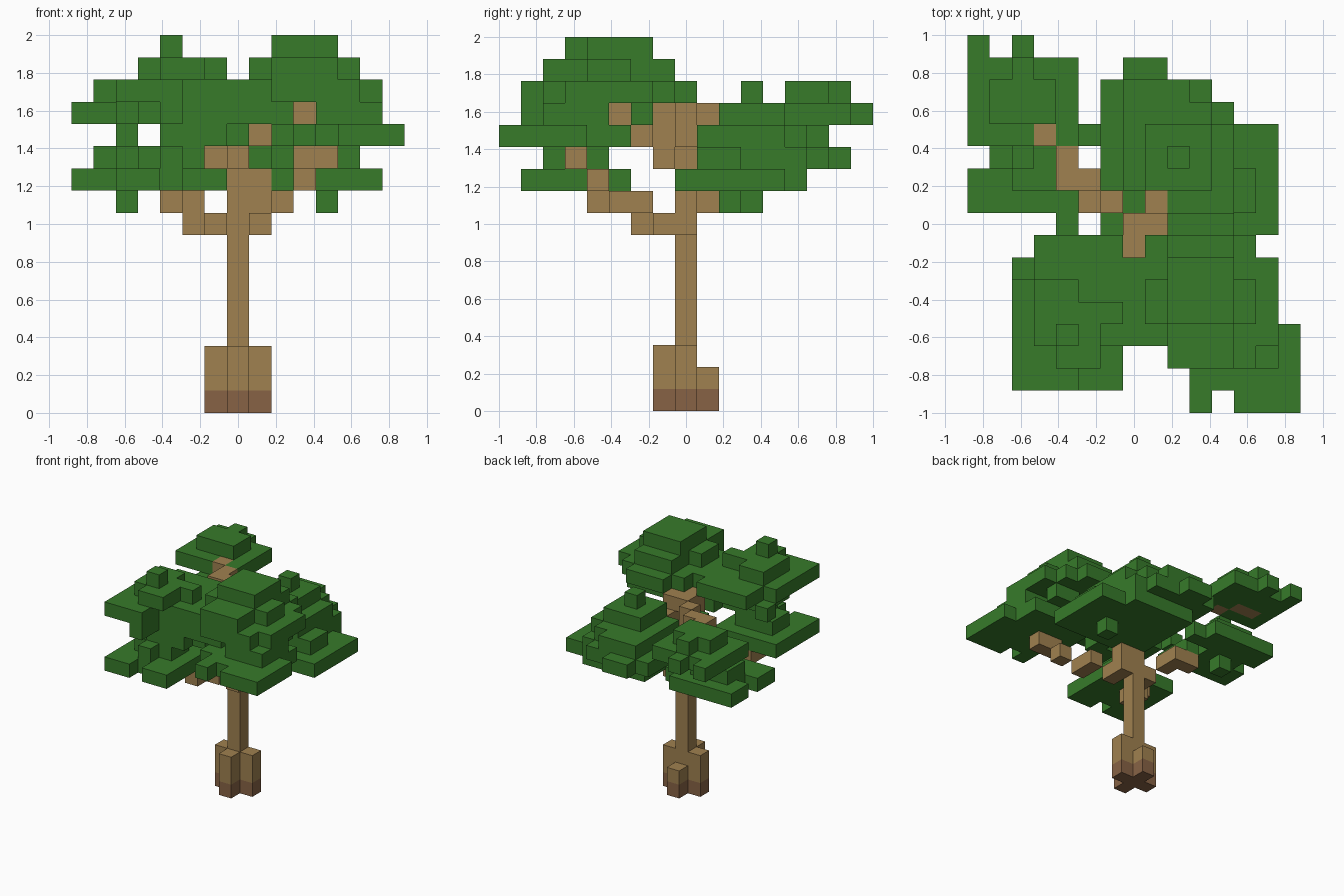
import bpy
import bmesh
from mathutils import Vector

UNIT = 2 / 17  # edge length of one block

cube = bpy.data.objects.get("Cube")
if cube:
    bpy.data.objects.remove(cube, do_unlink=True)


def make_material(name, colour):
    mat = bpy.data.materials.new(name)
    mat.use_nodes = True
    mat.diffuse_color = (*colour, 1)
    mat.node_tree.nodes["Principled BSDF"].inputs["Base Color"].default_value = (*colour, 1)
    return mat


leaf = make_material("leaf green", (0.038, 0.197, 0.023))
bark = make_material("bark brown", (0.35, 0.219, 0.08))
soil = make_material("dark root brown", (0.245, 0.124, 0.06))

# Block coordinates: boxes are inclusive ranges (x, x, y, y, z, z)
occupied = {}


def fill(part, boxes):
    """Claim every free block in the boxes for a part."""
    for x0, x1, y0, y1, z0, z1 in boxes:
        for x in range(x0, x1 + 1):
            for y in range(y0, y1 + 1):
                for z in range(z0, z1 + 1):
                    occupied.setdefault((x, y, z), part)


def path(part, cells):
    """Claim single blocks, used for stepped branches."""
    fill(part, [(x, x, y, y, z, z) for x, y, z in cells])


# Trunk and roots
fill("trunk", [(0, 0, 0, 0, 0, 10)])
fill("roots", [(-1, 1, 0, 0, 0, 2), (0, 0, -1, 0, 0, 2), (0, 0, 1, 1, 0, 1)])

# Branches
path("front_left_branch", [(1, 0, 8), (1, -1, 8), (2, -2, 9), (2, -3, 9), (3, -4, 10),
                           (3, -5, 11), (4, -5, 11)])
path("front_right_branch", [(-1, -1, 8), (-2, -2, 8), (-2, -2, 9), (-3, -3, 9), (-3, -4, 9)])
path("back_right_branch", [(-1, 0, 8), (-2, 1, 9), (-2, 2, 9), (-3, 2, 9)])
path("back_left_branch", [(1, 0, 9), (1, 0, 10)])
path("high_branch", [(-1, 0, 11), (-1, 1, 12), (-1, 1, 13), (-2, 1, 12), (-2, 2, 13),
                     (-3, 2, 13), (-3, 3, 13), (-4, 4, 13), (-5, 5, 13), (-6, 5, 13)])
path("crown_branch", [(0, -1, 11), (0, -1, 12), (1, -2, 12), (1, 0, 12), (0, -1, 13),
                      (0, 0, 13), (1, 0, 13), (1, 1, 12), (3, -3, 13)])

# Back right foliage, high and low
fill("back_right_high_leaves", [
    (-7, -3, 4, 7, 13, 13), (-7, -7, 8, 8, 13, 13), (-5, -5, 8, 8, 13, 13),
    (-6, -4, 5, 6, 14, 14), (-5, -5, 7, 7, 14, 14)])
fill("back_right_low_leaves", [
    (-7, -3, 4, 5, 10, 10), (-6, -4, 3, 3, 10, 10), (-7, -3, 1, 2, 10, 10),
    (-3, -3, 0, 0, 10, 10), (-2, -2, 4, 4, 10, 10), (-5, -4, 2, 4, 11, 11),
    (-6, -6, 3, 4, 11, 11), (-5, -5, 3, 3, 12, 12), (-5, -5, 3, 3, 9, 9)])

# Back left foliage
fill("back_left_leaves", [
    (0, 6, 1, 4, 10, 10), (2, 6, 0, 0, 10, 10), (0, 4, 5, 5, 10, 10),
    (-1, 4, 2, 4, 11, 11), (5, 5, 1, 2, 11, 11), (2, 4, 1, 1, 11, 11),
    (-1, 4, 5, 5, 11, 11), (-1, 3, 6, 6, 11, 11), (0, 1, 7, 7, 11, 11),
    (-1, -1, 1, 1, 11, 11), (-1, -1, 0, 0, 12, 12),
    (0, 4, 2, 4, 12, 12), (0, 3, 5, 5, 12, 12), (1, 4, 1, 1, 12, 12),
    (0, 2, 6, 6, 12, 12), (1, 3, 2, 4, 13, 13), (2, 2, 3, 3, 14, 14),
    (4, 4, 2, 2, 9, 9)])

# Front right foliage, high and low
fill("front_right_high_leaves", [
    (-5, -3, -7, -3, 14, 14), (-2, -1, -5, -2, 14, 14), (-4, -1, -2, -1, 14, 14),
    (-5, -5, -2, -2, 13, 13), (-4, -2, -5, -4, 15, 15), (-3, -2, -6, -6, 15, 15),
    (-4, -3, -3, -3, 15, 15), (-1, -1, -4, -4, 15, 15), (-3, -3, -5, -5, 16, 16),
    (-2, 0, -5, -3, 13, 13), (-4, -3, -5, -3, 13, 13), (-3, -3, -7, -6, 13, 13),
    (-3, -1, -5, -4, 12, 12), (0, 0, -4, -3, 12, 12)])
fill("front_right_low_leaves", [
    (-5, -4, -7, -3, 10, 10), (-3, -3, -6, -3, 10, 10), (-2, -1, -7, -3, 10, 10),
    (-4, -2, -5, -4, 11, 11), (-3, -3, -6, -6, 11, 11)])

# Front left foliage
fill("front_left_leaves", [
    (3, 7, -7, -7, 12, 12), (2, 7, -6, -5, 12, 12), (2, 6, -4, -3, 12, 12),
    (3, 3, -8, -8, 12, 12), (5, 7, -8, -8, 12, 12),
    (1, 2, -5, -2, 13, 13), (4, 6, -6, -4, 13, 13), (4, 5, -2, -2, 13, 13),
    (0, 6, -5, -2, 14, 14), (2, 5, -6, -6, 14, 14), (1, 5, -1, -1, 14, 14),
    (2, 4, 0, 0, 14, 14), (1, 5, -4, -3, 15, 15), (2, 4, -6, -1, 15, 15),
    (2, 4, -4, -2, 16, 16)])

# One mesh per part, made of the outward block faces only
DIRECTIONS = [Vector(d) * s for d in ((1, 0, 0), (0, 1, 0), (0, 0, 1)) for s in (1, -1)]

for part in sorted(set(occupied.values())):
    bm = bmesh.new()
    is_leaf = part.endswith("leaves")
    for cell, owner in occupied.items():
        if owner != part:
            continue
        centre = Vector(cell) + Vector((0, 0, 0.5))
        for normal in DIRECTIONS:
            if tuple(int(c) for c in Vector(cell) + normal) in occupied:
                continue
            side = Vector((normal.y, normal.z, normal.x))
            up = normal.cross(side)
            corners = (side + up, up - side, -side - up, side - up)
            face = bm.faces.new([bm.verts.new((centre + (normal + c) / 2) * UNIT)
                                 for c in corners])
            # The lowest course of blocks is darker
            face.material_index = 1 if cell[2] == 0 else 0
    bmesh.ops.remove_doubles(bm, verts=bm.verts, dist=UNIT / 100)
    mesh = bpy.data.meshes.new(part)
    bm.to_mesh(mesh)
    bm.free()
    mesh.materials.append(leaf if is_leaf else bark)
    if part in ("trunk", "roots"):
        mesh.materials.append(soil)
    bpy.context.collection.objects.link(bpy.data.objects.new(part, mesh))
